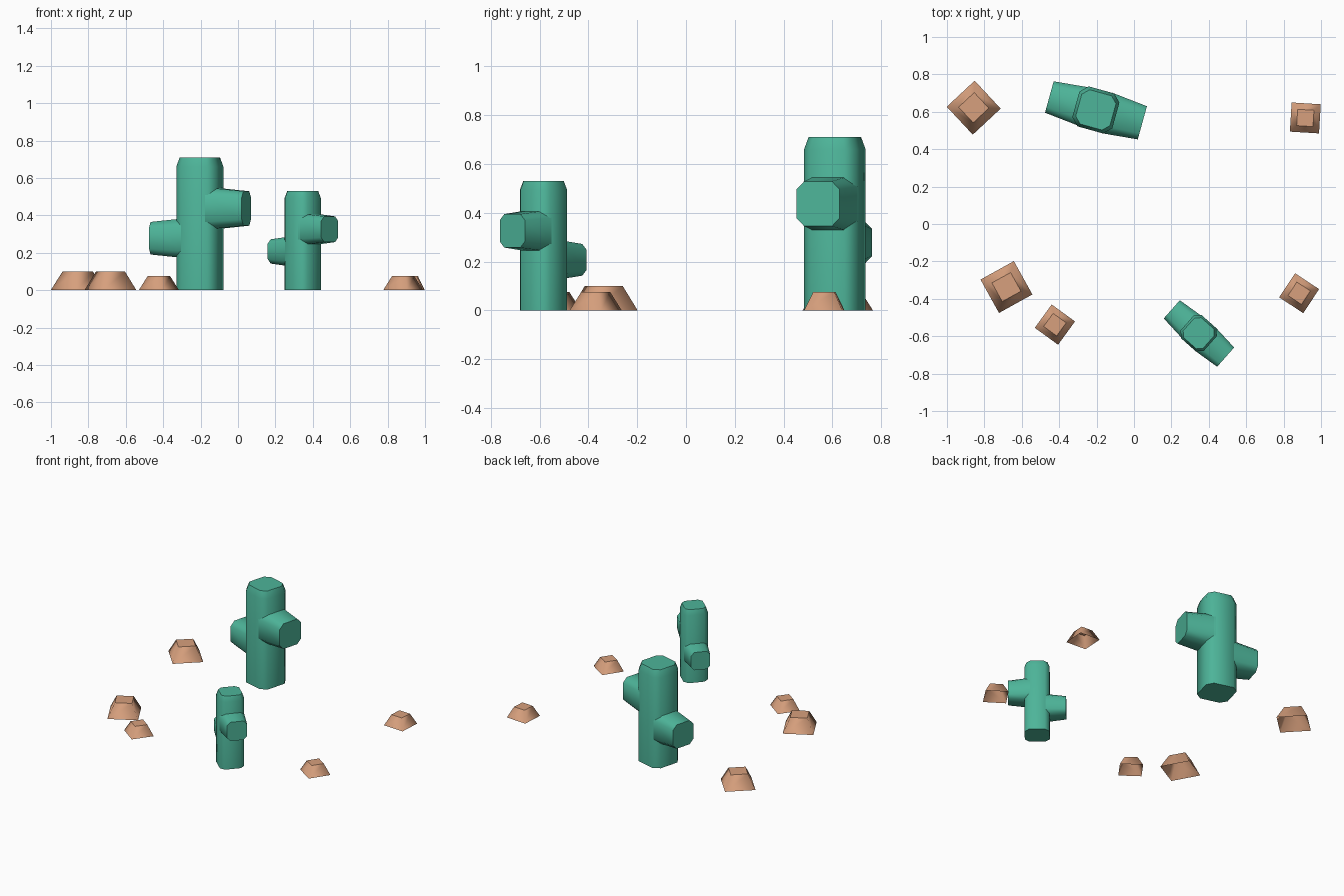
import bpy, bmesh, math
from mathutils import Matrix, Vector

if "Cube" in bpy.data.objects:
    bpy.data.objects.remove(bpy.data.objects["Cube"])


def material(name, rgb):
    m = bpy.data.materials.new(name)
    m.diffuse_color = (*rgb, 1)
    m.use_nodes = True
    m.node_tree.nodes["Principled BSDF"].inputs["Base Color"].default_value = m.diffuse_color
    return m


GREEN = material("cactus green", (0.075, 0.46, 0.32))
CLAY = material("clay rock", (0.68, 0.35, 0.205))


def square(h, cut=0.0):
    """Square outline of half width h, with corners chamfered by a share of h."""
    k = h * (1 - cut)
    if cut == 0:
        return [(h, -h), (h, h), (-h, h), (-h, -h)]
    return [(h, -k), (h, k), (k, h), (-k, h), (-h, k), (-h, -k), (-k, -h), (k, -h)]


def loft(name, sections, cut, matrix, mat, angle, bottom=True):
    """Stack (height, half width) sections along local z and skin them."""
    bm = bmesh.new()
    rings = [[bm.verts.new((x, y, z)) for x, y in square(h, cut)] for z, h in sections]
    for a, b in zip(rings, rings[1:]):
        for i in range(len(a)):
            j = (i + 1) % len(a)
            bm.faces.new((a[i], a[j], b[j], b[i]))
    top = bm.faces.new(rings[-1])
    if bottom:
        bm.faces.new(rings[0][::-1])
    bm.transform(matrix)
    bm.normal_update()
    for f in bm.faces:
        f.smooth = True
    for e in bm.edges:
        if len(e.link_faces) == 2 and e.calc_face_angle() > math.radians(angle):
            e.smooth = False
    for e in top.edges:
        e.smooth = False
    me = bpy.data.meshes.new(name)
    bm.to_mesh(me)
    bm.free()
    me.materials.append(mat)
    ob = bpy.data.objects.new(name, me)
    bpy.context.collection.objects.link(ob)
    return ob


def cactus(name, x, y, turn, scale):
    base = (Matrix.Translation((x, y, 0))
            @ Matrix.Rotation(math.radians(turn), 4, 'Z') @ Matrix.Scale(scale, 4))
    # trunk with a tapered crown
    loft(name + "_trunk", [(0, 0.111), (0.66, 0.111), (0.71, 0.095)], 0.36,
         base, GREEN, 50)
    # one high arm and one low arm on opposite sides
    for arm, side, z, h0, h1 in (("high_arm", 1, 0.437, 0.112, 0.092),
                                 ("low_arm", -1, 0.278, 0.107, 0.087)):
        place = (base @ Matrix.Translation((0, 0, z))
                 @ Matrix.Rotation(side * math.pi / 2, 4, 'Y'))
        loft(f"{name}_{arm}", [(0.06, h0), (0.258, h1)], 0.36, place, GREEN, 50)


cactus("large_cactus", -0.204, 0.61, -15.5, 1.0)
cactus("small_cactus", 0.346, -0.584, -41.6, 0.746)

# rocks: x, y, turn, half width, height (open underneath)
for i, (x, y, turn, h, z) in enumerate((
        (-0.857, 0.622, 43, 0.102, 0.10),
        (-0.682, -0.337, 29, 0.102, 0.10),
        (-0.423, -0.538, -36, 0.077, 0.075),
        (0.916, 0.567, -3.5, 0.078, 0.075),
        (0.883, -0.37, -33.5, 0.077, 0.075)), 1):
    m = Matrix.Translation((x, y, 0)) @ Matrix.Rotation(math.radians(turn), 4, 'Z')
    loft(f"rock_{i}", [(0, h), (z, h * 0.56)], 0, m, CLAY, 85, bottom=False)
